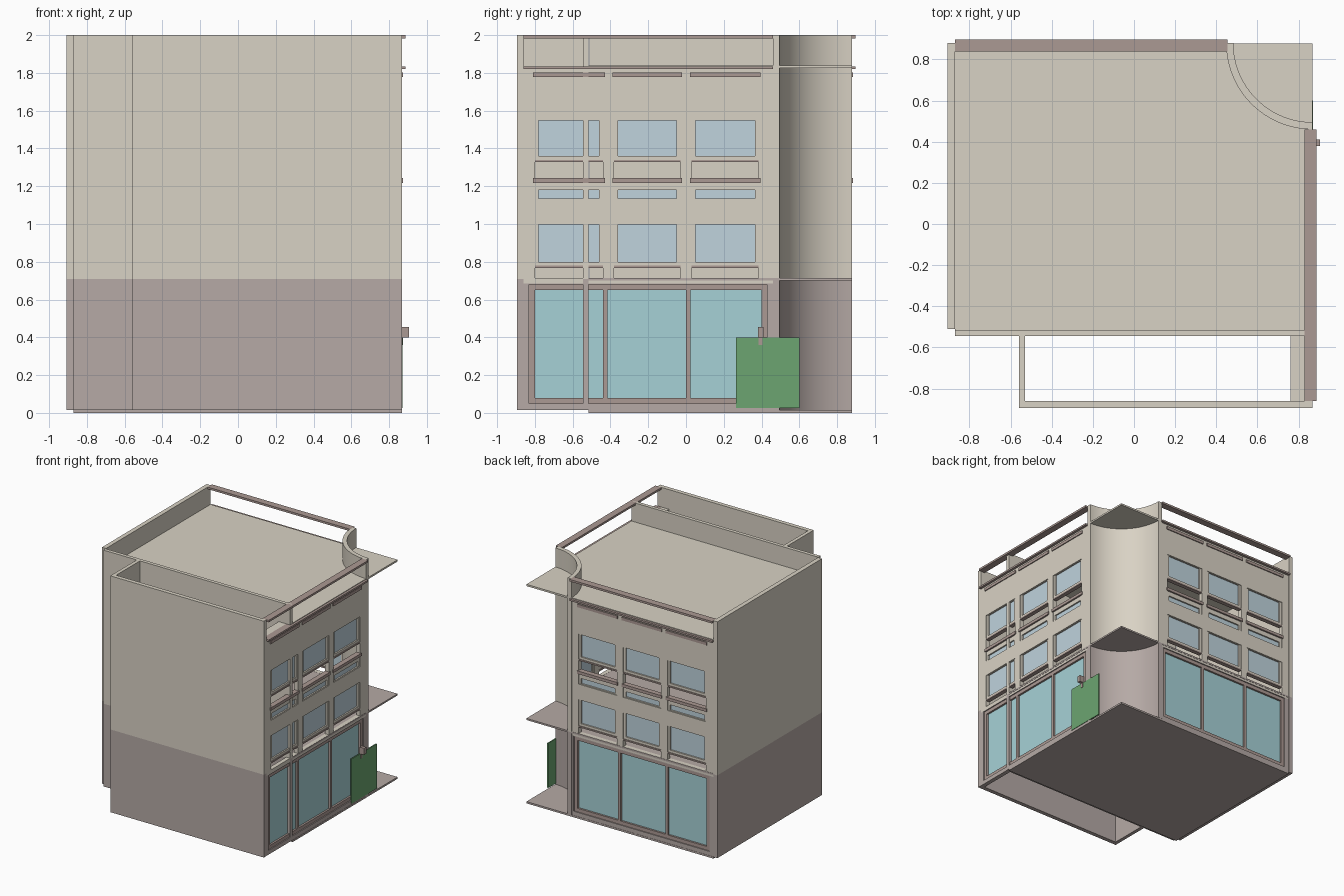
import bpy, bmesh, math

if "Cube" in bpy.data.objects:
    bpy.data.objects.remove(bpy.data.objects["Cube"])


def material(name, r, g, b):
    m = bpy.data.materials.new(name)
    m.diffuse_color = [(c / 255) ** 2.2 for c in (r, g, b)] + [1]
    m.use_nodes = True
    m.node_tree.nodes["Principled BSDF"].inputs["Base Color"].default_value = m.diffuse_color
    return m


BEIGE = material("beige_plaster", 216, 209, 195)
STONE = material("stone_base", 180, 168, 164)
TRIM = material("trim", 170, 152, 146)
PANE = material("window_glass", 190, 210, 220)
SHOP = material("shop_glass", 165, 208, 213)
GREEN = material("green_screen", 108, 163, 112)


def finish(name, bm, mat):
    bmesh.ops.recalc_face_normals(bm, faces=bm.faces)
    me = bpy.data.meshes.new(name)
    bm.to_mesh(me)
    bm.free()
    me.materials.append(mat)
    ob = bpy.data.objects.new(name, me)
    bpy.context.collection.objects.link(ob)
    return ob


def box(name, x, y, z, mat):
    bm = bmesh.new()
    bmesh.ops.create_cube(bm, size=1)
    for v in bm.verts:
        v.co = [(a + b) / 2 + c * (b - a) for c, (a, b) in zip(v.co, (x, y, z))]
    return finish(name, bm, mat)


def two_tone_wall(name, x, y):
    box(name + "_lower", x, y, (0.015, 0.71), STONE)
    box(name + "_upper", x, y, (0.71, 2.0), BEIGE)


# The right and back faces share one layout: u along the wall, d outwards
def place(side, u, d, z):
    return (0.87 + d, u, z) if side == "right" else (u, 0.88 + d, z)


def panel(name, side, u, z, d, mat, holes=()):
    """Slab in the facade plane with rectangular holes (u0, u1, z0, z1)."""
    us = sorted({*u, *[c for h in holes for c in h[:2]]})
    zs = sorted({*z, *[c for h in holes for c in h[2:]]})
    bm = bmesh.new()
    grid = {(a, b): bm.verts.new(place(side, a, d[0], b)) for a in us for b in zs}
    for a0, a1 in zip(us, us[1:]):
        for b0, b1 in zip(zs, zs[1:]):
            ca, cb = (a0 + a1) / 2, (b0 + b1) / 2
            if not any(h[0] < ca < h[1] and h[2] < cb < h[3] for h in holes):
                bm.faces.new([grid[k] for k in ((a0, b0), (a1, b0), (a1, b1), (a0, b1))])
    bmesh.ops.delete(bm, geom=[v for v in bm.verts if not v.link_faces], context="VERTS")
    new = bmesh.ops.extrude_face_region(bm, geom=bm.faces[:])["geom"]
    move = place(side, 0, d[1] - d[0], 0)
    base = place(side, 0, 0, 0)
    bmesh.ops.translate(bm, verts=[v for v in new if isinstance(v, bmesh.types.BMVert)],
                        vec=[m - b for m, b in zip(move, base)])
    return finish(name, bm, mat)


BAYS = [(-0.80, -0.44), (-0.38, -0.03), (0.03, 0.385)]
SHOP_BAYS = [(-0.80, -0.44), (-0.415, 0.0), (0.025, 0.40)]


def facade(side):
    n = side + "_"
    end = (-0.86, 0.46) if side == "right" else (-0.87, 0.455)
    # Plaster wall with two rows of tall openings
    holes = [(a, b, z0, z1) for a, b in BAYS for z0, z1 in ((0.715, 1.0), (1.13, 1.55))]
    panel(n + "upper_wall", side, end, (0.685, 1.82), (-0.04, -0.004), BEIGE, holes)
    # Stone shopfront surround, frame and glass
    panel(n + "shop_surround", side, end, (0.015, 0.685), (-0.04, -0.004), STONE,
          [(-0.83, 0.43, 0.05, 0.68)])
    panel(n + "shop_frame", side, (-0.83, 0.43), (0.05, 0.68), (-0.04, -0.012), TRIM,
          [(a, b, 0.08, 0.65) for a, b in SHOP_BAYS])
    for i, (a, b) in enumerate(SHOP_BAYS):
        panel(f"{n}shop_glass_{i}", side, (a, b), (0.08, 0.65), (-0.035, -0.028), SHOP)
    for i, (a, b) in enumerate(BAYS):
        # Framed panes; the gaps below them stay open
        for j, (z0, z1, g0, g1) in enumerate(((0.775, 1.0, 0.80, 0.998),
                                               (1.335, 1.55, 1.36, 1.548),
                                               (1.13, 1.22, 1.135, 1.18))):
            panel(f"{n}window_frame_{i}{j}", side, (a, b), (z0, z1), (-0.035, -0.01), BEIGE,
                  [(a + 0.02, b - 0.02, g0, g1)])
            panel(f"{n}window_pane_{i}{j}", side, (a + 0.02, b - 0.02), (g0, g1),
                  (-0.028, -0.022), PANE)
        # Sills and ledges
        for j, z in enumerate((0.768, 1.328)):
            panel(f"{n}sill_{i}{j}", side, (a, b), (z, z + 0.012), (-0.04, -0.004), TRIM)
        for j, z in enumerate((1.218, 1.778)):
            panel(f"{n}ledge_{i}{j}", side, (a - 0.01, b + 0.01), (z, z + 0.025),
                  (-0.04, 0.004), TRIM)
    # Cornice and roof rail
    panel(n + "cornice", side, end, (1.82, 1.835), (-0.04, 0.018), TRIM)
    panel(n + "roof_rail", side, end, (1.983, 2.0), (-0.04, 0.018), TRIM)


facade("right")
facade("back")

# Blank walls and the open light well at the front
two_tone_wall("left_wall", (-0.907, -0.87), (-0.51, 0.88))
two_tone_wall("inner_front_wall", (-0.87, 0.867), (-0.545, -0.515))
two_tone_wall("outer_front_wall", (-0.53, 0.867), (-0.895, -0.86))
two_tone_wall("well_side_wall", (-0.56, -0.53), (-0.895, -0.54))
box("well_ledge", (0.76, 0.83), (-0.86, -0.545), (1.82, 1.835), BEIGE)

# Floor slabs, reaching into the scooped corner
for name, z0, z1, mat in (("ground_floor", 0, 0.015, STONE), ("middle_floor", 0.70, 0.714, STONE),
                          ("roof_deck", 1.825, 1.84, BEIGE)):
    box(name, (-0.87, 0.868), (-0.515, 0.878), (z0, z1), mat)


# Concave curved corner wall
def curved_wall(name, z0, z1, mat, steps=24):
    bm = bmesh.new()
    rings = []
    for i in range(steps + 1):
        t = math.pi + i * math.pi / 2 / steps
        rings.append([bm.verts.new((0.868 + r * math.cos(t), 0.88 + r * math.sin(t), z))
                      for r, z in ((0.42, z0), (0.385, z0), (0.385, z1), (0.42, z1))])
    for p, q in zip(rings, rings[1:]):
        for k in range(4):
            bm.faces.new((p[k], q[k], q[(k + 1) % 4], p[(k + 1) % 4]))
    bm.faces.new(rings[0])
    bm.faces.new(rings[-1])
    ob = finish(name, bm, mat)
    bpy.context.view_layer.objects.active = ob
    ob.select_set(True)
    bpy.ops.object.shade_smooth_by_angle(angle=math.radians(30))
    ob.select_set(False)


curved_wall("curved_corner_lower", 0.015, 0.71, STONE)
curved_wall("curved_corner_upper", 0.71, 2.0, BEIGE)

# Green entrance screen and the small box above it
box("green_screen", (0.86, 0.87), (0.265, 0.60), (0.025, 0.40), GREEN)
box("wall_box", (0.865, 0.905), (0.38, 0.41), (0.40, 0.455), TRIM)
box("wall_box_bracket", (0.865, 0.874), (0.385, 0.405), (0.36, 0.40), TRIM)
